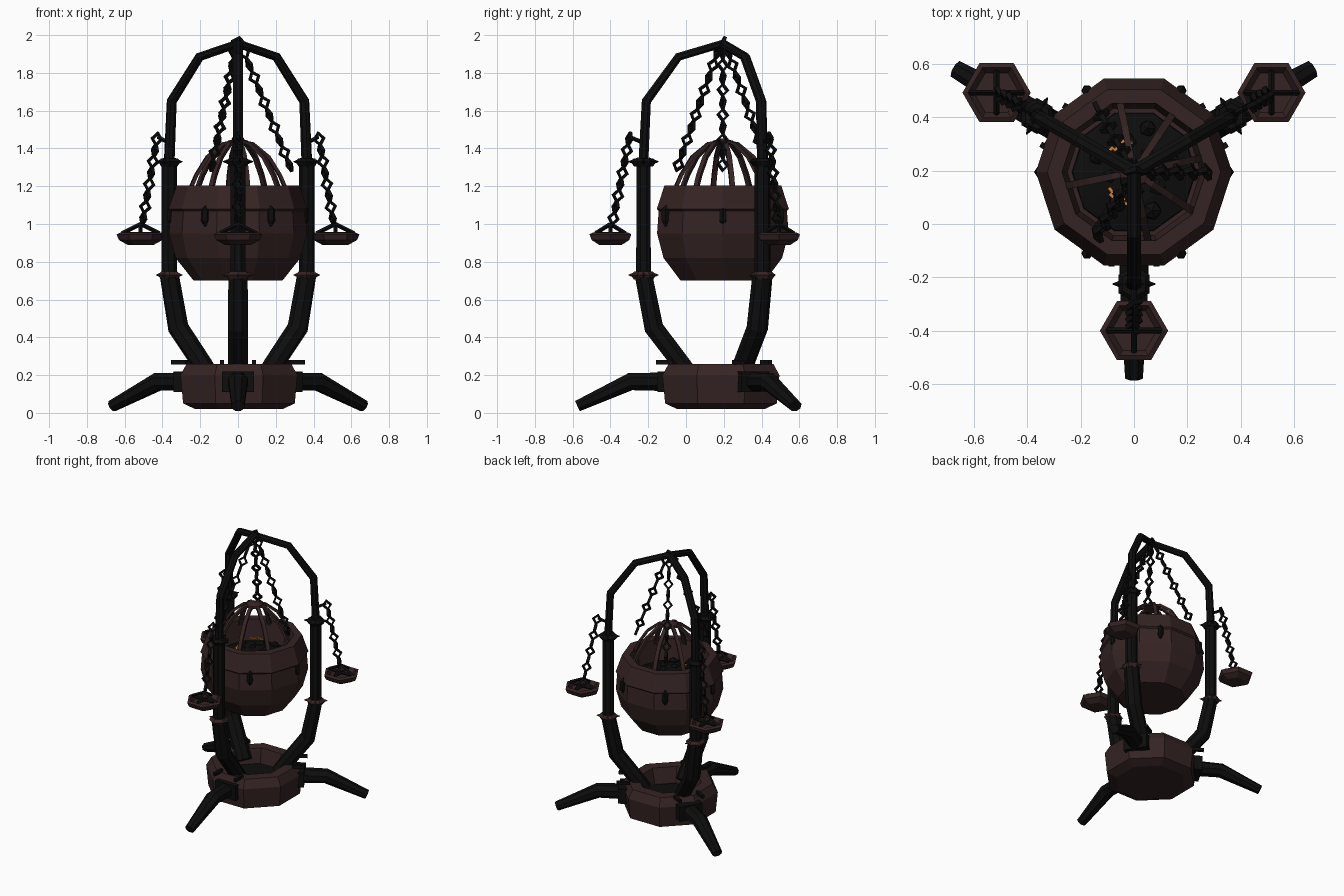
import bpy, bmesh, math, random
from mathutils import Vector, Matrix

if "Cube" in bpy.data.objects:
    bpy.data.objects.remove(bpy.data.objects["Cube"])

random.seed(4)
CY = 0.195                                   # y of the tripod axis
SPOKES = [math.radians(a) for a in (-90, 30, 150)]


def material(name, rgb):
    m = bpy.data.materials.new(name)
    m.diffuse_color = (*rgb, 1)
    m.use_nodes = True
    m.node_tree.nodes["Principled BSDF"].inputs["Base Color"].default_value = m.diffuse_color
    return m


BROWN = material("rusted_brown", (0.036, 0.017, 0.017))
BLACK = material("black_iron", (0.004, 0.004, 0.004))
ORANGE = material("ember_orange", (0.6, 0.23, 0.04))


def finish(name, bm, mat):
    bmesh.ops.recalc_face_normals(bm, faces=bm.faces[:])
    me = bpy.data.meshes.new(name)
    bm.to_mesh(me)
    bm.free()
    me.materials.append(mat)
    ob = bpy.data.objects.new(name, me)
    bpy.context.collection.objects.link(ob)
    return ob


def polar(a, r, z, side=0.0):
    """Point at radius r along angle a, moved sideways."""
    return Vector((r * math.cos(a) - side * math.sin(a),
                   CY + r * math.sin(a) + side * math.cos(a), z))


def bridge(bm, rings, closed=False):
    n = len(rings[0])
    pairs = list(zip(rings, rings[1:])) + ([(rings[-1], rings[0])] if closed else [])
    for lo, hi in pairs:
        for i in range(n):
            bm.faces.new((lo[i], lo[(i + 1) % n], hi[(i + 1) % n], hi[i]))


def beam(bm, a, path, sides=6, turn=0.0):
    """Sweep along (radius, z, half width, half depth) in the upright plane at angle a."""
    rings = []
    for i, (r, z, w, d) in enumerate(path):
        p, q = path[max(i - 1, 0)], path[min(i + 1, len(path) - 1)]
        t = Vector((q[0] - p[0], q[1] - p[1])).normalized()
        ring = []
        for k in range(sides):
            u = 2 * math.pi * k / sides + turn
            c, s = d * math.cos(u), w * math.sin(u)
            ring.append(bm.verts.new(polar(a, r - t.y * c, z + t.x * c, s)))
        rings.append(ring)
    bridge(bm, rings)
    bm.faces.new(rings[0])
    bm.faces.new(rings[-1])


def lathe(bm, profile, sides, center, turn=0.0):
    """Faceted turned shape from (radius, z), capped at both ends."""
    rings = [[bm.verts.new((center[0] + r * math.cos(2 * math.pi * k / sides + turn),
                            center[1] + r * math.sin(2 * math.pi * k / sides + turn), z))
              for k in range(sides)] for r, z in profile]
    bridge(bm, rings)
    bm.faces.new(rings[0])
    bm.faces.new(rings[-1])


def box(bm, a, r, z, side, size):
    m = Matrix.Translation(polar(a, r, z, side)) @ Matrix.Rotation(a, 4, 'Z')
    bmesh.ops.create_cube(bm, size=1, matrix=m @ Matrix.Diagonal((*size, 1)))


def chain(bm, start, end, count):
    """Diamond links, alternately turned a quarter."""
    t = (end - start).normalized()
    base = t.orthogonal().normalized()
    for i in range(count):
        c = start.lerp(end, (i + 0.5) / count)
        s = Matrix.Rotation(math.radians(20 + 90 * (i % 2)), 3, t) @ base
        n = t.cross(s)
        rings = []
        for f, o in ((1, 1), (1, -1), (0.58, -1), (0.58, 1)):
            rings.append([bm.verts.new(c + (t * x * 0.04 + s * y * 0.034) * f + n * o * 0.009)
                          for x, y in ((1, 0), (0, 1), (-1, 0), (0, -1))])
        bridge(bm, rings, closed=True)


# Hollow octagonal base
bm = bmesh.new()
lathe(bm, [(0.25, 0.02), (0.32, 0.05), (0.335, 0.2), (0.30, 0.26), (0.22, 0.26), (0.19, 0.15)],
      8, (0.005, CY - 0.01), math.pi / 8)
finish("base", bm, BROWN)
bm = bmesh.new()
lathe(bm, [(0.185, 0.148), (0.18, 0.157)], 8, (0, CY), math.pi / 8)
finish("base_floor", bm, BLACK)

# Three feet, brackets and uprights
feet, brackets, uprights, collars = (bmesh.new() for _ in range(4))
for a in SPOKES:
    beam(feet, a, [(0.24, 0.165, 0.058, 0.055), (0.49, 0.165, 0.055, 0.05),
                   (0.77, 0.036, 0.036, 0.032)], 8, math.pi / 8)
    box(brackets, a, 0.315, 0.165, 0, (0.06, 0.17, 0.11))
    for s in (-0.085, 0.085):
        box(brackets, a, 0.31, 0.268, s, (0.09, 0.022, 0.022))
    beam(uprights, a, [(0.17, 0.19, 0.058, 0.052), (0.22, 0.26, 0.058, 0.052),
                       (0.365, 0.45, 0.058, 0.055), (0.42, 0.73, 0.055, 0.05),
                       (0.42, 0.74, 0.042, 0.042), (0.42, 1.33, 0.042, 0.04),
                       (0.42, 1.34, 0.03, 0.028), (0.405, 1.65, 0.028, 0.027),
                       (0.235, 1.885, 0.028, 0.024), (0.0, 1.955, 0.028, 0.022)], 8, math.pi / 8)
    # Spiked collars on the uprights
    for z in (0.73, 1.33):
        c = polar(a, 0.42, z)
        lathe(collars, [(0.05, z - 0.025), (0.068, z), (0.05, z + 0.018)], 6, c, a)
        for k in range(4):
            u = a + k * math.pi / 2
            m = Matrix.Translation(c + Vector((math.cos(u), math.sin(u), 0)) * 0.055)
            m = m @ Matrix.Rotation(u, 4, 'Z') @ Matrix.Rotation(math.pi / 2, 4, 'Y')
            bmesh.ops.create_cone(collars, cap_ends=True, segments=4, radius1=0.022,
                                  radius2=0.002, depth=0.05, matrix=m)
    # Hook that carries each dish chain
    beam(uprights, a, [(0.40, 1.42, 0.012, 0.012), (0.49, 1.46, 0.01, 0.01)], 4)
finish("feet", feet, BLACK)
finish("foot_brackets", brackets, BLACK)
finish("uprights", uprights, BLACK)
for f in collars.faces:
    f.material_index = int(f.calc_center_median().z > 1)
finish("collars", collars, BROWN).data.materials.append(BLACK)

# Ten-sided fire bowl with overlapping upper band
bm = bmesh.new()
lathe(bm, [(0.235, 0.70), (0.33, 0.82), (0.366, 0.95), (0.357, 1.07), (0.368, 1.08),
           (0.362, 1.095), (0.325, 1.205), (0.27, 1.205), (0.25, 1.05)], 10, (0, CY))
finish("fire_bowl", bm, BROWN)

# Lugs around the bowl
bm = bmesh.new()
for k in range(6):
    beam(bm, k * math.pi / 3, [(0.34, 0.99, 0.008, 0.012), (0.35, 1.02, 0.022, 0.025),
                               (0.345, 1.07, 0.02, 0.03), (0.325, 1.09, 0.012, 0.02)])
finish("bowl_lugs", bm, BLACK)

# Coals and glowing embers
bm = bmesh.new()
lathe(bm, [(0.235, 1.045), (0.23, 1.06), (0.12, 1.09)], 10, (0, CY))
for k in range(12):
    p = polar(k * 2.4, 0.05 + 0.011 * k, 1.075)
    bmesh.ops.create_icosphere(bm, subdivisions=1, radius=random.uniform(0.03, 0.045),
                               matrix=Matrix.Translation(p))
finish("coals", bm, BLACK)
bm = bmesh.new()
for a in (2.05, -2.15):
    for k in range(5):
        box(bm, a + (k - 2) * 0.16, 0.11 + 0.012 * (k % 3), 1.125, 0, (0.012, 0.026, 0.008))
finish("embers", bm, ORANGE)

# Domed cage over the bowl
bm = bmesh.new()
for k in range(8):
    beam(bm, k * math.pi / 4 + 0.2, [(0.265, 1.17, 0.019, 0.013), (0.225, 1.26, 0.019, 0.013),
                                     (0.165, 1.355, 0.019, 0.013), (0.08, 1.425, 0.017, 0.012),
                                     (0.0, 1.44, 0.012, 0.01)], 4, math.pi / 4)
lathe(bm, [(0.06, 1.425), (0.055, 1.44), (0.015, 1.452)], 8, (0, CY))
finish("cage", bm, BROWN)

# Chains holding the bowl, and the top ring
bm = bmesh.new()
for k in range(3):
    a = k * 2 * math.pi / 3
    chain(bm, polar(a, 0.02, 1.94), polar(a, 0.285, 1.28), 10)
chain(bm, polar(0, -0.035, 1.97), polar(0, 0.04, 1.955), 1)
finish("bowl_chains", bm, BLACK)

# Hanging dishes with their chains and handles
dishes, hangers = bmesh.new(), bmesh.new()
for a in SPOKES:
    c = polar(a, 0.595, 0)
    lathe(dishes, [(0.07, 0.89), (0.115, 0.915), (0.128, 0.945), (0.108, 0.955), (0.085, 0.925)], 6, c)
    chain(hangers, polar(a, 0.49, 1.48), polar(a, 0.585, 1.0), 8)
    for k in range(4):
        u = k * math.pi / 2
        rod = 0.1 if k % 2 == 0 else 0.08
        d = Vector((math.cos(u), math.sin(u), 0))
        lo, hi = c + d * rod + Vector((0, 0, 0.95)), c + Vector((0, 0, 1.0))
        for p, q in ((lo, hi), (lo, c + Vector((0, 0, 0.945)))):
            m = Matrix.Translation((p + q) / 2) @ (q - p).to_track_quat('Z', 'Y').to_matrix().to_4x4()
            bmesh.ops.create_cone(hangers, cap_ends=True, segments=4, radius1=0.011,
                                  radius2=0.011, depth=(q - p).length, matrix=m)
finish("dishes", dishes, BROWN)
finish("dish_chains", hangers, BLACK)
